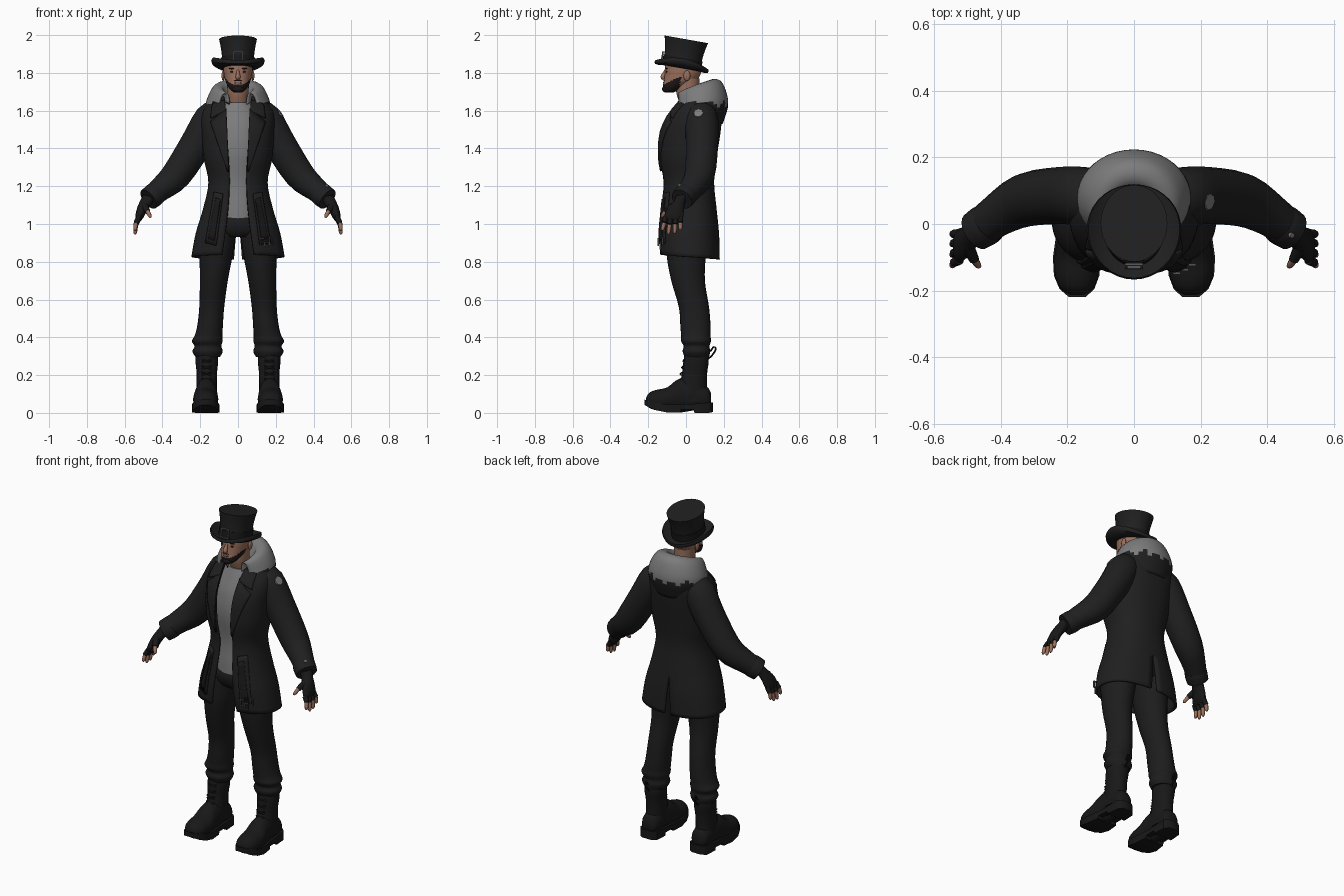
import bpy, bmesh, math
from mathutils import Vector, Matrix

def material(name, rgb):
    m = bpy.data.materials.new(name)
    m.diffuse_color = (*rgb, 1)
    return m

COAT = material("coat black", (0.014, 0.014, 0.014))
CLOTH = material("trouser black", (0.012, 0.012, 0.012))
LEATHER = material("leather black", (0.009, 0.009, 0.009))
GREY = material("pale grey", (0.20, 0.20, 0.20))
METAL = material("metal grey", (0.09, 0.09, 0.09))
SKIN = material("skin", (0.33, 0.165, 0.11))
HAIR = material("beard black", (0.012, 0.009, 0.008))
LIP = material("lip", (0.22, 0.085, 0.065))

def finish(name, bm, mats, mirror=False, rule=None, thick=0):
    bmesh.ops.recalc_face_normals(bm, faces=bm.faces)
    for f in bm.faces:
        f.smooth = True
        if rule:
            f.material_index = rule(f.calc_center_median())
    me = bpy.data.meshes.new(name)
    bm.to_mesh(me)
    bm.free()
    me.set_sharp_from_angle(angle=math.radians(45))
    for m in mats:
        me.materials.append(m)
    ob = bpy.data.objects.new(name, me)
    bpy.context.collection.objects.link(ob)
    if mirror:
        ob.modifiers.new("mirror", 'MIRROR')
    if thick:
        s = ob.modifiers.new("thickness", 'SOLIDIFY')
        s.thickness, s.offset = thick, 0
    return ob

def smooth_rows(rows, k=4):
    """Catmull-Rom resampling of rows of numbers."""
    out = []
    for i in range(len(rows) - 1):
        p = [rows[max(i - 1, 0)], rows[i], rows[i + 1], rows[min(i + 2, len(rows) - 1)]]
        for j in range(k):
            t = j / k
            out.append(tuple(0.5 * (2*b + (c - a)*t + (2*a - 5*b + 4*c - d)*t*t
                             + (3*b - a - 3*c + d)*t**3) for a, b, c, d in zip(*p)))
    return out + [tuple(rows[-1])]

def loft(name, rings, mats, closed=True, cap=True, **kw):
    bm = bmesh.new()
    vs = [[bm.verts.new(p) for p in r] for r in rings]
    n = len(rings[0])
    for a, b in zip(vs, vs[1:]):
        for i in range(n if closed else n - 1):
            j = (i + 1) % n
            bm.faces.new((a[i], a[j], b[j], b[i]))
    if cap and closed:
        bm.faces.new(vs[0])
        bm.faces.new(vs[-1])
    return finish(name, bm, mats, **kw)

def ring(c, u, v, n):
    return [Vector(c) + Vector(u) * math.cos(a) + Vector(v) * math.sin(a)
            for a in (2 * math.pi * i / n for i in range(n))]

def stack(name, rows, mats, n=24, k=4, **kw):
    """Upright loft, rows of (z, centre x, half width, front y, back y)."""
    return loft(name, [ring((cx, (f + b) / 2, z), (rx, 0, 0), (0, (b - f) / 2, 0), n)
                       for z, cx, rx, f, b in smooth_rows(rows, k)], mats, **kw)

def tube(name, pts, mats, n=12, k=3, **kw):
    """Round tube along points of (x, y, z, radius)."""
    pts = smooth_rows(pts, k)
    rings = []
    for i, p in enumerate(pts):
        t = (Vector(pts[min(i + 1, len(pts) - 1)][:3]) - Vector(pts[max(i - 1, 0)][:3])).normalized()
        u = t.cross(Vector((0.1, 1, 0.05))).normalized()
        rings.append(ring(p[:3], u * p[3], t.cross(u) * p[3], n))
    return loft(name, rings, mats, **kw)

def ball(name, c, s, mat, mirror=False):
    bm = bmesh.new()
    bmesh.ops.create_uvsphere(bm, u_segments=14, v_segments=8, radius=1,
                              matrix=Matrix.Translation(c) @ Matrix.Diagonal((*s, 1)))
    return finish(name, bm, [mat], mirror)

def buckle(name, M, w, h, bar=0.007):
    bm = bmesh.new()
    for x, z, sx, sz in ((-w, 0, bar, 2*h), (w, 0, bar, 2*h), (0, -h, 2*w + bar, bar), (0, h, 2*w + bar, bar)):
        bmesh.ops.create_cube(bm, size=1, matrix=M @ Matrix.Translation((x, 0, z)) @ Matrix.Diagonal((sx, 0.008, sz, 1)))
    return finish(name, bm, [METAL])

# ---- coat body: half shell with open front and back vent, mirrored
P = 0.85
coat_rows = smooth_rows([  # z, half width, front, back, front opening, vent
    (0.825, 0.240, -0.135, 0.172, 0.085, 0.022), (0.95, 0.217, -0.140, 0.168, 0.068, 0.010),
    (1.08, 0.178, -0.128, 0.155, 0.052, 0), (1.22, 0.150, -0.115, 0.142, 0.045, 0),
    (1.35, 0.175, -0.135, 0.155, 0.050, 0), (1.48, 0.185, -0.128, 0.175, 0.060, 0),
    (1.57, 0.188, -0.090, 0.183, 0.065, 0), (1.63, 0.160, -0.045, 0.175, 0.070, 0),
    (1.67, 0.110, -0.015, 0.150, 0.070, 0)])
rings = []
for i, (z, rx, f, b, op, ve) in enumerate(coat_rows):
    ve = ve if ve > 0.002 else 0
    t0 = math.asin((op / rx) ** (1 / P))
    t1 = math.pi - math.asin((ve / rx) ** (1 / P))
    r = []
    for j in range(25):
        t = t0 + (t1 - t0) * j / 24
        s, c = max(math.sin(t), 0), math.cos(t)
        x = 0 if (j == 24 and ve == 0) else rx * s ** P
        drop = (0.012 * c if i < 2 else 0)
        r.append((x, (f + b) / 2 - (b - f) / 2 * math.copysign(abs(c) ** P, c), z + drop))
    rings.append(r)
loft("coat_body", rings, [COAT], closed=False, mirror=True, thick=0.014)

def coat_y(x, z):
    for a, b in zip(coat_rows, coat_rows[1:]):
        if z <= b[0]:
            break
    w = min(max((z - a[0]) / (b[0] - a[0]), 0), 1)
    rx, f, k = (a[i] + (b[i] - a[i]) * w for i in (1, 2, 3))
    s = min(abs(x) / rx, 0.99) ** (1 / P)
    return (f + k) / 2 - (k - f) / 2 * math.sqrt(1 - s * s) ** P

def patch(name, q, off, mat, n=8):
    """Plate that hugs the coat front, q = four (x, z) corners."""
    a, b, c, d = (Vector(p) for p in q)
    rows = []
    for i in range(n + 1):
        l, r = a.lerp(d, i / n), b.lerp(c, i / n)
        pts = [l.lerp(r, j / n) for j in range(n + 1)]
        rows.append([(p.x, coat_y(p.x, p.y) - off, p.y) for p in pts])
    return loft(name, rows, [mat], closed=False, mirror=True, thick=0.009)

patch("lapel", [(0.048, 1.28), (0.056, 1.28), (0.145, 1.54), (0.062, 1.61)], 0.013, COAT)
patch("collar", [(0.064, 1.60), (0.145, 1.56), (0.135, 1.635), (0.07, 1.655)], 0.014, COAT)
patch("pocket_flap", [(0.115, 0.885), (0.172, 0.90), (0.125, 1.17), (0.080, 1.16)], 0.012, COAT)
patch("pocket_welt", [(0.125, 0.91), (0.158, 0.92), (0.115, 1.14), (0.092, 1.13)], 0.019, LEATHER)
for i, (x, z) in enumerate(((0.128, 0.905), (0.152, 0.885), (0.175, 0.91))):
    buckle("strap_buckle_%d" % i, Matrix.Translation((x, coat_y(x, z) - 0.027, z)), 0.009, 0.018, 0.005)

# ---- hood lying on the back: pale lining over a black rim
rings = []
for rx, yb, yf, zb, zf in smooth_rows([
        (0.072, 0.075, -0.045, 1.67, 1.62), (0.085, 0.125, -0.055, 1.755, 1.655),
        (0.125, 0.180, -0.065, 1.755, 1.665), (0.158, 0.212, -0.065, 1.69, 1.625),
        (0.166, 0.218, -0.065, 1.62, 1.60), (0.140, 0.190, -0.055, 1.53, 1.57)]):
    r = []
    for j in range(33):
        t = math.radians(38 + 284 * j / 32)
        w = ((1 - math.cos(t)) / 2) ** 0.6
        r.append((rx * math.sin(t), (yf + yb) / 2 - (yb - yf) / 2 * math.cos(t), zf + (zb - zf) * w))
    rings.append(r)
loft("hood", rings, [GREY, COAT], closed=False, thick=0.008,
     rule=lambda c: int(c.z < 1.635 + 0.012 * math.sin(c.x * 90) and math.hypot(c.x, c.y - 0.07) > 0.1))

# ---- sleeves
tube("sleeve", [(0.10, 0.075, 1.585, 0.070), (0.145, 0.082, 1.555, 0.088), (0.22, 0.085, 1.425, 0.086),
                (0.325, 0.072, 1.262, 0.080), (0.41, 0.025, 1.185, 0.064), (0.455, -0.010, 1.147, 0.058),
                (0.470, -0.020, 1.135, 0.058)], [COAT], n=20, mirror=True)
tube("cuff", [(0.435, 0.005, 1.163, 0.061), (0.450, -0.006, 1.150, 0.063), (0.474, -0.022, 1.131, 0.060)],
     [COAT], n=20, mirror=True)

def badge(name, c, normal, r):
    bm = bmesh.new()
    M = Matrix.Translation(c) @ Vector(normal).to_track_quat('Z', 'Y').to_matrix().to_4x4()
    bmesh.ops.create_cone(bm, cap_ends=True, segments=8, radius1=r, radius2=r * 0.9, depth=0.009, matrix=M)
    return finish(name, bm, [GREY])

badge("shoulder_patch", (0.224, 0.066, 1.585), (0.8, -0.12, 0.55), 0.027)
badge("cuff_badge", (0.472, -0.034, 1.204), (0.6, -0.25, 0.7), 0.009)

# ---- gloved hands with bare fingertips
loft("glove", [ring((x, y, z), (rx, 0, 0.3 * rx), (0, ry, 0), 14) for x, y, z, rx, ry in smooth_rows([
    (0.465, -0.018, 1.145, 0.034, 0.036), (0.485, -0.035, 1.118, 0.031, 0.033),
    (0.507, -0.055, 1.08, 0.026, 0.046), (0.522, -0.065, 1.04, 0.021, 0.052),
    (0.528, -0.068, 1.02, 0.013, 0.046)])], [LEATHER], mirror=True)
for i, (y, tip) in enumerate(((-0.108, 0.965), (-0.082, 0.945), (-0.055, 0.948), (-0.030, 0.968))):
    base, end = Vector((0.523, y, 1.035)), Vector((0.545, y - 0.018 + 0.006 * i, tip))
    mid = base.lerp(end, 0.42) + Vector((0.008, 0, 0))
    tube("glove_finger_%d" % i, [(*base, 0.015), (*mid, 0.0135)], [LEATHER], n=8, mirror=True)
    tube("fingertip_%d" % i, [(*mid, 0.0115), (*mid.lerp(end, 0.75), 0.010), (*end, 0.004)], [SKIN], n=8, mirror=True)
tube("glove_thumb", [(0.497, -0.07, 1.095, 0.02), (0.478, -0.108, 1.065, 0.015)], [LEATHER], n=8, mirror=True)
tube("thumb_tip", [(0.479, -0.106, 1.067, 0.012), (0.467, -0.124, 1.044, 0.010), (0.463, -0.128, 1.034, 0.004)],
     [SKIN], n=8, mirror=True)

# ---- shirt
stack("shirt", [(0.99, 0, 0.125, -0.108, 0.10), (1.08, 0, 0.125, -0.105, 0.10), (1.22, 0, 0.122, -0.095, 0.10),
                (1.38, 0, 0.140, -0.113, 0.12), (1.50, 0, 0.140, -0.098, 0.13), (1.58, 0, 0.120, -0.068, 0.12),
                (1.642, 0, 0.075, -0.042, 0.095)], [GREY])

# ---- trousers
stack("trouser_hips", [(0.93, 0, 0.10, -0.075, 0.09), (0.96, 0, 0.155, -0.10, 0.12), (1.01, 0, 0.150, -0.112, 0.125),
                       (1.06, 0, 0.135, -0.095, 0.12)], [CLOTH])
stack("trouser_leg", [(1.0, 0.085, 0.075, -0.095, 0.115), (0.93, 0.107, 0.093, -0.102, 0.12),
                      (0.83, 0.116, 0.087, -0.102, 0.105), (0.70, 0.128, 0.074, -0.078, 0.10),
                      (0.56, 0.139, 0.066, -0.038, 0.122), (0.46, 0.148, 0.068, -0.030, 0.130),
                      (0.41, 0.156, 0.073, -0.026, 0.130), (0.38, 0.163, 0.081, -0.026, 0.132),
                      (0.353, 0.159, 0.071, -0.012, 0.124), (0.325, 0.161, 0.080, -0.018, 0.128),
                      (0.295, 0.160, 0.064, -0.006, 0.122)], [CLOTH], mirror=True)

# ---- boots
stack("boot_shaft", [(0.06, 0.167, 0.055, -0.045, 0.122), (0.14, 0.166, 0.054, -0.036, 0.112),
                     (0.21, 0.165, 0.054, -0.020, 0.112), (0.27, 0.165, 0.060, -0.014, 0.120),
                     (0.31, 0.165, 0.058, -0.008, 0.118)], [LEATHER], mirror=True)
loft("boot_foot", [ring((cx, y, z), (rx, 0, 0), (0, 0, rz), 18) for y, cx, z, rx, rz in smooth_rows([
    (0.132, 0.166, 0.070, 0.025, 0.035), (0.11, 0.166, 0.080, 0.050, 0.060), (0.03, 0.167, 0.095, 0.056, 0.085),
    (-0.04, 0.169, 0.090, 0.060, 0.090), (-0.10, 0.171, 0.072, 0.067, 0.064), (-0.16, 0.172, 0.068, 0.063, 0.054),
    (-0.195, 0.171, 0.066, 0.047, 0.040), (-0.211, 0.170, 0.063, 0.022, 0.018)])], [LEATHER], mirror=True)
loft("boot_sole", [[(cx - w, y, lo), (cx + w, y, lo), (cx + w, y, hi), (cx - w, y, hi)] for y, cx, w, lo, hi in [
    (0.142, 0.166, 0.030, 0.004, 0.055), (0.120, 0.166, 0.055, 0, 0.055), (0.045, 0.167, 0.060, 0, 0.048),
    (0.040, 0.167, 0.060, 0.018, 0.048), (-0.025, 0.169, 0.062, 0.018, 0.045), (-0.030, 0.169, 0.064, 0.002, 0.045),
    (-0.10, 0.171, 0.072, 0.002, 0.045), (-0.155, 0.172, 0.068, 0.013, 0.053), (-0.195, 0.171, 0.052, 0.028, 0.064),
    (-0.219, 0.170, 0.025, 0.042, 0.070)]], [LEATHER], mirror=True)
for i in range(5):
    z, y = 0.13 + 0.034 * i, -0.042 + 0.007 * i
    for s in (-1, 1):
        tube("boot_lace_%d" % i, [(0.166 - 0.026*s, y + 0.008, z, 0.004), (0.166, y - 0.002, z + 0.008, 0.004),
                                  (0.166 + 0.026*s, y + 0.008, z + 0.017, 0.004)], [CLOTH], n=6, k=2, mirror=True)
tube("boot_pull_loop", [(0.165, 0.116, 0.285, 0.005), (0.165, 0.138, 0.305, 0.005), (0.165, 0.157, 0.335, 0.005),
                        (0.165, 0.148, 0.350, 0.005), (0.165, 0.128, 0.325, 0.005)], [LEATHER], n=6, mirror=True)

# ---- neck and head with chin beard
stack("neck", [(1.57, 0, 0.050, -0.01, 0.07), (1.64, 0, 0.055, -0.034, 0.075), (1.70, 0, 0.056, -0.052, 0.072),
               (1.77, 0, 0.060, -0.05, 0.072)], [SKIN])
stack("head", [(1.697, 0, 0.022, -0.110, -0.065), (1.708, 0, 0.038, -0.119, -0.04), (1.73, 0, 0.054, -0.122, 0.0),
               (1.76, 0, 0.067, -0.117, 0.055), (1.79, 0, 0.074, -0.113, 0.076), (1.82, 0, 0.077, -0.111, 0.078),
               (1.86, 0, 0.075, -0.104, 0.066), (1.90, 0, 0.045, -0.06, 0.04)], [SKIN, HAIR], n=40, k=7,
      rule=lambda c: int(c.y < -0.03 and c.z < 1.737 + 0.5 * (c.y + 0.12)))
ball("chin_beard", (0, -0.107, 1.715), (0.030, 0.020, 0.019), HAIR)
tube("nose", [(0, -0.106, 1.818, 0.006), (0, -0.115, 1.798, 0.009), (0, -0.122, 1.779, 0.0135),
              (0, -0.115, 1.768, 0.009)], [SKIN], n=10)
ball("lips", (0, -0.116, 1.747), (0.019, 0.006, 0.006), LIP)
ball("moustache", (0, -0.115, 1.759), (0.022, 0.005, 0.003), HAIR)
ball("eye", (0.030, -0.102, 1.806), (0.012, 0.005, 0.005), HAIR, True)
ball("brow", (0.031, -0.102, 1.823), (0.018, 0.006, 0.004), HAIR, True)
ball("ear", (0.078, 0.005, 1.785), (0.009, 0.018, 0.028), SKIN, True)

# ---- tall hat, tipped back, with curled brim, band and buckle
H = Matrix.Translation((0, -0.025, 1.825)) @ Matrix.Rotation(math.radians(-10), 4, 'X')
def hat_part(name, rows, mat, **kw):
    rings = []
    for z, rx, ry, curl in rows:
        rings.append([H @ Vector((p.x, p.y, p.z + curl * (p.x / rx) ** 2)) for p in ring((0, 0, z), (rx, 0, 0), (0, ry, 0), 36)])
    return loft(name, rings, [mat], **kw)

hat_part("hat_crown", smooth_rows([(0, 0.086, 0.102, 0), (0.06, 0.085, 0.101, 0), (0.11, 0.091, 0.107, 0),
                                   (0.155, 0.100, 0.117, 0)]), COAT)
hat_part("hat_band", [(0.01, 0.089, 0.105, 0), (0.055, 0.089, 0.105, 0)], LEATHER)
hat_part("hat_brim", [(0.0, 0.080, 0.095, 0), (-0.004, 0.110, 0.122, 0.010), (-0.001, 0.137, 0.142, 0.024),
                      (0.008, 0.142, 0.145, 0.032), (0.018, 0.137, 0.142, 0.034), (0.014, 0.110, 0.122, 0.014),
                      (0.014, 0.080, 0.095, 0)], COAT, cap=False)
buckle("hat_buckle", H @ Matrix.Translation((0, -0.110, 0.042)), 0.023, 0.026)
